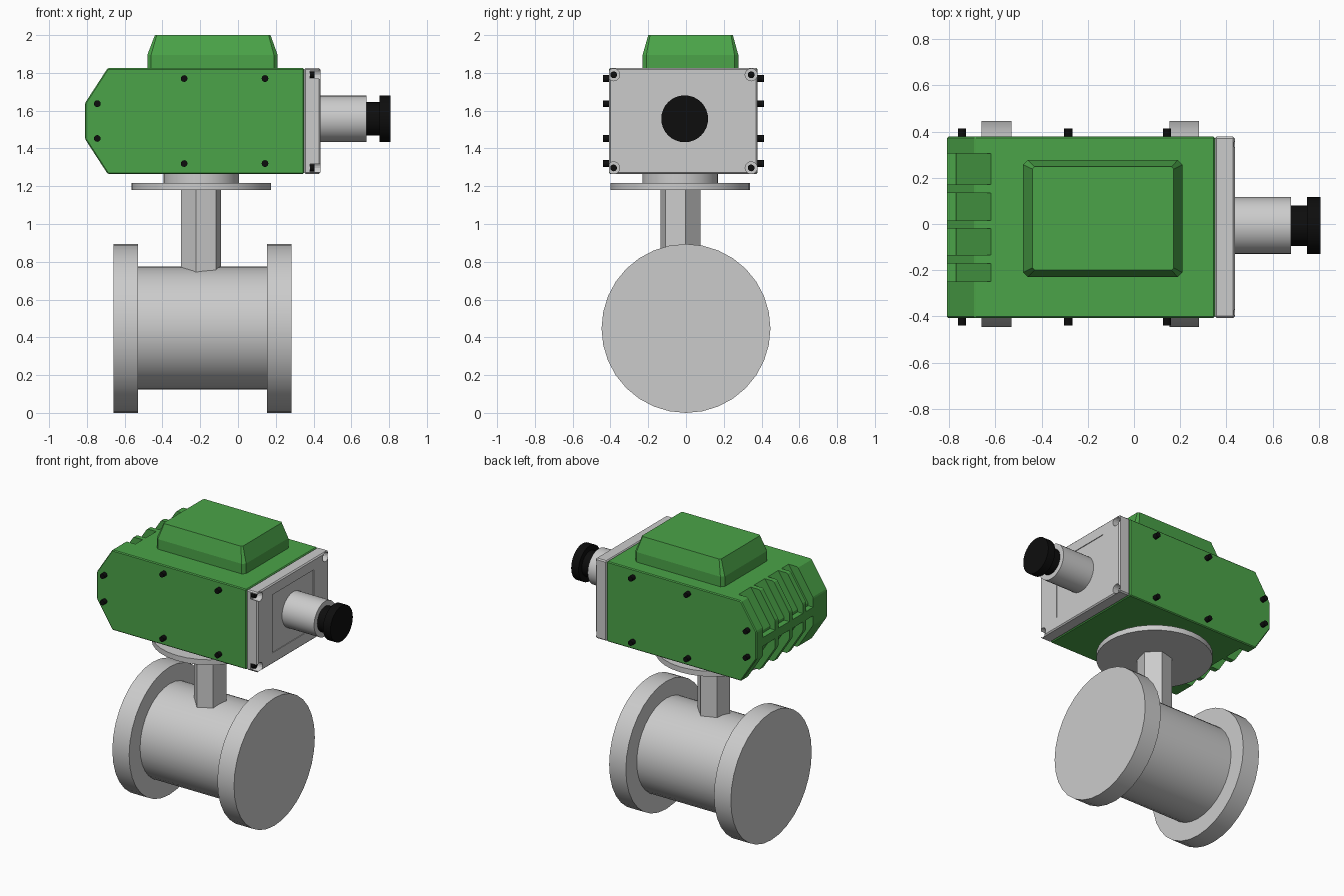
import bpy, bmesh, math
from mathutils import Vector, Matrix

if "Cube" in bpy.data.objects:
    bpy.data.objects.remove(bpy.data.objects["Cube"])

def material(name, color):
    m = bpy.data.materials.new(name)
    m.diffuse_color = color
    m.use_nodes = True
    m.node_tree.nodes["Principled BSDF"].inputs["Base Color"].default_value = m.diffuse_color
    return m

GREEN = material("green_paint", (0.07, 0.37, 0.065, 1))
BLACK = material("black_rubber", (0.004, 0.004, 0.004, 1))

def finish(name, bm, mat=None, smooth=False):
    bmesh.ops.recalc_face_normals(bm, faces=bm.faces[:])
    me = bpy.data.meshes.new(name)
    bm.to_mesh(me)
    bm.free()
    ob = bpy.data.objects.new(name, me)
    bpy.context.collection.objects.link(ob)
    if mat:
        me.materials.append(mat)
    if smooth:
        bpy.ops.object.select_all(action='DESELECT')
        ob.select_set(True)
        bpy.context.view_layer.objects.active = ob
        bpy.ops.object.shade_smooth_by_angle(angle=math.radians(35))
    return ob

def add_cyl(bm, axis, a, b, r, c, n=32, turn=0.0):
    """Cylinder from a to b along an axis; c holds the other two coordinates in xyz order."""
    mid, d = (a + b) / 2, b - a
    if axis == 'X':
        loc, rot = (mid, *c), Matrix.Rotation(math.pi / 2, 4, 'Y')
    elif axis == 'Y':
        loc, rot = (c[0], mid, c[1]), Matrix.Rotation(math.pi / 2, 4, 'X')
    else:
        loc, rot = (*c, mid), Matrix.Rotation(turn, 4, 'Z')
    bmesh.ops.create_cone(bm, cap_ends=True, segments=n, radius1=r, radius2=r, depth=d,
                          matrix=Matrix.Translation(loc) @ rot)

def cyl(name, *args, mat=None, smooth=True, **kw):
    bm = bmesh.new()
    add_cyl(bm, *args, **kw)
    return finish(name, bm, mat, smooth)

def add_prism(bm, profile, y0, y1):
    """Extrude an xz profile along y."""
    f = bm.faces.new([bm.verts.new((x, y0, z)) for x, z in profile])
    ext = bmesh.ops.extrude_face_region(bm, geom=[f])["geom"]
    bmesh.ops.translate(bm, vec=(0, y1 - y0, 0),
                        verts=[v for v in ext if isinstance(v, bmesh.types.BMVert)])

def add_box(bm, lo, hi):
    add_prism(bm, [(lo[0], lo[2]), (hi[0], lo[2]), (hi[0], hi[2]), (lo[0], hi[2])], lo[1], hi[1])

def bevel_all(bm, width):
    bmesh.ops.bevel(bm, geom=bm.edges[:], offset=width, segments=1, affect='EDGES')

def cut(ob, bm):
    tool = finish("cutter", bm)
    tool.hide_render = True
    mod = ob.modifiers.new("cut", 'BOOLEAN')
    mod.operation, mod.solver, mod.object = 'DIFFERENCE', 'EXACT', tool
    bpy.context.view_layer.objects.active = ob
    bpy.ops.object.modifier_apply(modifier=mod.name)
    bpy.data.objects.remove(tool)

# Valve pipe with end flanges
cyl("valve_pipe", 'X', -0.54, 0.16, 0.326, (0, 0.45))
cyl("left_flange", 'X', -0.66, -0.53, 0.447, (0, 0.447))
cyl("right_flange", 'X', 0.153, 0.282, 0.447, (0, 0.447))

# Hexagonal stem and mounting discs
AX = (-0.195, -0.03)
cyl("stem", 'Z', 0.74, 1.19, 0.11, AX, n=6, turn=math.radians(-15), smooth=False)
cyl("mounting_disc", 'Z', 1.18, 1.217, 0.37, AX)
cyl("mounting_neck", 'Z', 1.21, 1.275, 0.2, AX)

# Actuator housing with cooling slots cut into its chamfered end
ZB, ZT, ZM = 1.265, 1.825, 1.545
Y0, Y1 = -0.407, 0.378
bm = bmesh.new()
add_prism(bm, [(-0.81, 1.45), (-0.69, ZB), (0.35, ZB), (0.35, ZT), (-0.69, ZT), (-0.81, 1.64)], Y0, Y1)
bevel_all(bm, 0.006)
housing = finish("actuator_housing", bm, GREEN)
slot = [(-0.85, 1.575), (-0.77, 1.575), (-0.77, 1.594), (-0.597, 1.86), (-0.85, 1.86)]
bm = bmesh.new()
for a, b in [(0.17, 0.305), (0.015, 0.135), (-0.135, -0.02), (-0.25, -0.17)]:
    add_prism(bm, slot, a, b)
    add_prism(bm, [(x, 2 * ZM - z) for x, z in slot], a, b)
cut(housing, bm)

# Tapered top cover with clipped corners
def ring(x0, x1, y0, y1, z, c):
    return [(x0 + c, y0, z), (x1 - c, y0, z), (x1, y0 + c, z), (x1, y1 - c, z),
            (x1 - c, y1, z), (x0 + c, y1, z), (x0, y1 - c, z), (x0, y0 + c, z)]
bm = bmesh.new()
rings = [[bm.verts.new(p) for p in ring(*r)] for r in (
    (-0.48, 0.21, -0.23, 0.277, 1.815, 0.02),
    (-0.48, 0.21, -0.23, 0.277, 1.895, 0.02),
    (-0.44, 0.172, -0.20, 0.248, 2.0, 0.01))]
for lo, hi in zip(rings, rings[1:]):
    for i in range(8):
        j = (i + 1) % 8
        bm.faces.new((lo[i], lo[j], hi[j], hi[i]))
bm.faces.new(rings[0][::-1])
bm.faces.new(rings[-1])
finish("top_cover", bm, GREEN)

# End plate with corner bolt pockets and a recessed panel
bm = bmesh.new()
add_box(bm, (0.35, Y0, ZB), (0.437, Y1, ZT))
bevel_all(bm, 0.008)
plate = finish("end_plate", bm)
corners = [(y, z) for y in (-0.383, 0.345) for z in (1.297, 1.79)]
bm = bmesh.new()
for c in corners:
    add_cyl(bm, 'X', 0.38, 0.5, 0.032, c, n=16)
add_box(bm, (0.432, -0.243, 1.343), (0.5, 0.214, 1.75))
cut(plate, bm)

# Black bolts: plate corners and both housing sides
bm = bmesh.new()
for c in corners:
    add_cyl(bm, 'X', 0.36, 0.405, 0.018, c, n=12)
finish("plate_bolts", bm, BLACK, True)
bm = bmesh.new()
for x, dz in [(-0.745, 0.092), (-0.285, 0.225), (0.143, 0.225)]:
    for z in (ZM - dz, ZM + dz):
        add_cyl(bm, 'Y', Y0 - 0.032, Y0 + 0.01, 0.018, (x, z), n=12)
        add_cyl(bm, 'Y', Y1 - 0.01, Y1 + 0.035, 0.018, (x, z), n=12)
finish("side_bolts", bm, BLACK, True)

# Cable connector
CC = (-0.007, 1.557)
cyl("connector_barrel", 'X', 0.425, 0.68, 0.123, CC)
cyl("connector_neck", 'X', 0.67, 0.755, 0.088, CC, mat=BLACK)
cyl("connector_cap", 'X', 0.75, 0.807, 0.124, CC, mat=BLACK)
